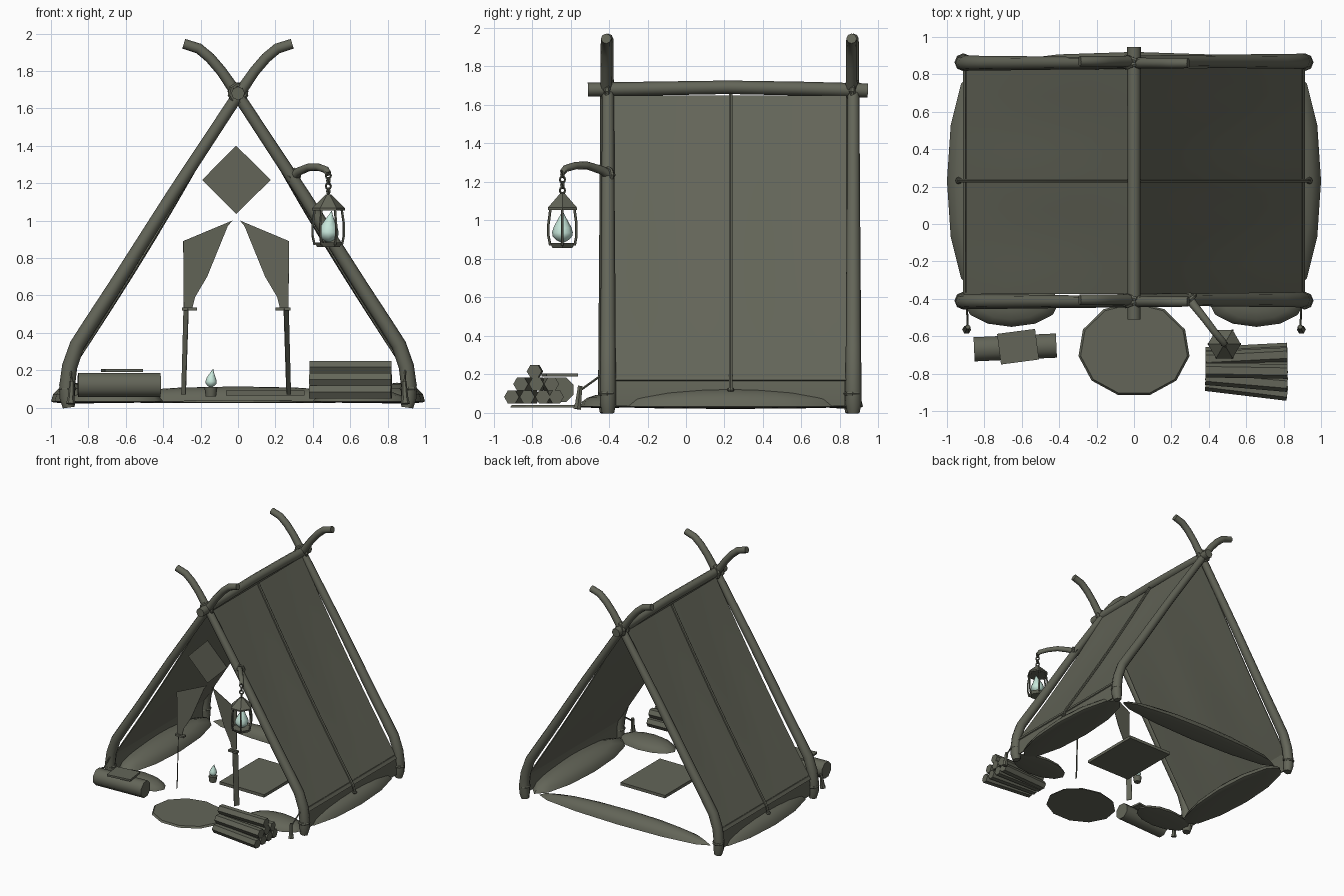
import bpy, bmesh, math
from mathutils import Vector, Matrix

if "Cube" in bpy.data.objects:
    bpy.data.objects.remove(bpy.data.objects["Cube"])


def material(name, rgb):
    m = bpy.data.materials.new(name)
    m.diffuse_color = (*rgb, 1)
    m.use_nodes = True
    m.node_tree.nodes["Principled BSDF"].inputs["Base Color"].default_value = m.diffuse_color
    return m


OLIVE = material("dull_olive", (0.125, 0.13, 0.098))
MINT = material("pale_mint", (0.6, 0.84, 0.74))


def finish(name, bm, mat=OLIVE, smooth=False):
    bmesh.ops.recalc_face_normals(bm, faces=bm.faces)
    me = bpy.data.meshes.new(name)
    bm.to_mesh(me)
    bm.free()
    me.materials.append(mat)
    for p in me.polygons:
        p.use_smooth = smooth
    if smooth:
        me.set_sharp_from_angle(angle=math.radians(52))
    ob = bpy.data.objects.new(name, me)
    bpy.context.collection.objects.link(ob)
    return ob


def tube(name, pts, radii, sides=8, ref=(0, 1, 0), mat=OLIVE):
    """Sweep a polygon along points; radii is one number or one per point."""
    pts = [Vector(p) for p in pts]
    if not isinstance(radii, (list, tuple)):
        radii = [radii] * len(pts)
    bm = bmesh.new()
    rings = []
    for i, p in enumerate(pts):
        t = (pts[min(i + 1, len(pts) - 1)] - pts[max(i - 1, 0)]).normalized()
        u = t.cross(Vector(ref)).normalized()
        v = t.cross(u)
        angs = [2 * math.pi * k / sides for k in range(sides)]
        rings.append([bm.verts.new(p + (u * math.cos(a) + v * math.sin(a)) * radii[i]) for a in angs])
    for a, b in zip(rings, rings[1:]):
        for k in range(sides):
            j = (k + 1) % sides
            bm.faces.new((a[k], a[j], b[j], b[k]))
    bm.faces.new(rings[0])
    bm.faces.new(rings[-1])
    return finish(name, bm, mat, smooth=sides > 6)


def box(name, loc, size, rz=0):
    bm = bmesh.new()
    bmesh.ops.create_cube(bm, size=1)
    bm.transform(Matrix.Translation(loc) @ Matrix.Rotation(rz, 4, 'Z') @ Matrix.Diagonal((*size, 1)))
    return finish(name, bm)


def mound(name, loc, size):
    """Low dome with a nearly flat underside."""
    bm = bmesh.new()
    bmesh.ops.create_uvsphere(bm, u_segments=12, v_segments=8, radius=1)
    for v in bm.verts:
        v.co.z *= 0.12 if v.co.z < 0 else 1
    bm.transform(Matrix.Translation(loc) @ Matrix.Diagonal((*size, 1)))
    return finish(name, bm, smooth=True)


def ring(name, loc, R, r, rot=(0, 0, 0), seg=8):
    bpy.ops.mesh.primitive_torus_add(location=loc, rotation=rot, major_radius=R, minor_radius=r,
                                     major_segments=seg, minor_segments=6)
    ob = bpy.context.object
    ob.name = name
    ob.data.materials.append(OLIVE)


def flat(name, pts):
    """Thin cloth sheet from one outline."""
    bm = bmesh.new()
    bm.faces.new([bm.verts.new(p) for p in pts])
    ob = finish(name, bm)
    m = ob.modifiers.new("thick", 'SOLIDIFY')
    m.thickness, m.offset = .004, 0


def flame(name, x, y, z, h, r, lean):
    prof = [(0, .15), (.08, .6), (.2, .95), (.32, 1), (.48, .85), (.7, .48), (.88, .18), (1, .02)]
    tube(name, [(x + lean * t * t, y, z + h * t) for t, _ in prof], [r * k for _, k in prof], 8, mat=MINT)


# Crossed poles, front and back
POLE = [(.905, 0), (.912, .05), (.913, .12), (.90, .22), (.86, .335), (.79, .445), (.66, .645), (.345, 1.145),
        (0, 1.67), (-.09, 1.80), (-.15, 1.87), (-.21, 1.92), (-.29, 1.945)]
RAD = [.032, .042, .042, .041, .04, .039, .038, .034, .031, .028, .028, .028, .027]
FY, BY = -.41, .865
for y, end in ((FY, "front"), (BY, "back")):
    for s, side in ((-1, "left"), (1, "right")):
        tube(f"{end}_{side}_pole", [(s * x, y + s * .005, z) for x, z in POLE], RAD)
        ring(f"{end}_{side}_foot_wrap", (s * .912, y, .1), .037, .011)
        ring(f"{end}_{side}_lashing", (0, y - .012 * s, 1.68), .046, .014, (math.pi / 2, 0.6 * s, 0.35 * s))

# Ridge beam
tube("ridge_beam", [(0, -.51, 1.68), (0, -.2, 1.685), (0, .22, 1.692), (0, .6, 1.685), (0, .945, 1.675)],
     [.036, .036, .035, .036, .037], 8, (0, 0, 1))

# Canvas sides with a slight sag, plus hem and rib
TOP, EDGE = (.02, 1.65), (.915, .17)
N, ROWS = 16, 8


def canvas_point(t, f, sag):
    d = sag * math.sin(math.pi * t) * (1 + .5 * math.sin(2 * math.pi * f) ** 2)
    return TOP[0] + (EDGE[0] - TOP[0]) * t - d * .85, TOP[1] + (EDGE[1] - TOP[1]) * t - d * .5


def sheet(name, s, rows):
    """Thin smooth sheet from a grid of points, mirrored by s."""
    bm = bmesh.new()
    vs = [[bm.verts.new((s * x, y, z)) for x, y, z in row] for row in rows]
    for p, q in zip(vs, vs[1:]):
        for k in range(len(p) - 1):
            bm.faces.new((p[k], p[k + 1], q[k + 1], q[k]))
    bmesh.ops.recalc_face_normals(bm, faces=bm.faces)
    bmesh.ops.solidify(bm, geom=bm.faces[:], thickness=.008)
    finish(name, bm, smooth=True)


for s, side in ((-1, "left"), (1, "right")):
    rows = []
    for i in range(ROWS + 1):
        pts = [(k / N, canvas_point(i / ROWS, k / N, .014)) for k in range(N + 1)]
        rows.append([(x, -.375 + 1.21 * f, z) for f, (x, z) in pts])
    sheet(f"{side}_canvas", s, rows)
    sheet(f"{side}_hem", s, [[(x, y, z) for y in (-.365, .827)] for x, z in ((.900, .2), (.915, .13), (.915, .035))])
    rib = [canvas_point(i / ROWS, .5, .014) for i in range(ROWS + 1)]
    tube(f"{side}_seam_rib", [(s * (x + .008), .232, z + .006) for x, z in rib] + [(s * .94, .232, .115)], .011, 6)
    ring(f"{side}_rib_knob", (s * .938, .232, .12), .009, .01)

# Padded mounds around the base
for s, side in ((-1, "left"), (1, "right")):
    mound(f"{side}_side_mound", (s * .85, .23, .033), (.15, .6, .10))
    mound(f"front_{side}_mound", (s * .655, -.42, .033), (.255, .13, .065))
mound("back_mound", (0, .82, .033), (.81, .10, .08))

# Round doormat
bm = bmesh.new()
bmesh.ops.create_cone(bm, cap_ends=True, segments=11, radius1=1, radius2=.96, depth=1)
bm.transform(Matrix.Translation((0, -.67, .034)) @ Matrix.Diagonal((.3, .255, .014, 1)))
finish("doormat", bm)

# Diamond flag and tied door curtains
flat("diamond_flag", [(-.192, -.395, 1.217), (-.01, -.395, 1.035), (.175, -.395, 1.217), (-.01, -.395, 1.4)])
for s, side in ((-1, "left"), (1, "right")):
    o = -.01
    flat(f"{side}_curtain", [(o + s * x, y, z) for x, y, z in (
        (.283, -.405, .89), (.02, -.37, 1.0), (.045, -.375, .97), (.155, -.39, .70),
        (.22, -.40, .59), (.235, -.402, .53), (.28, -.405, .53))])
    flat(f"{side}_curtain_tail", [(o + s * x, y, z) for x, y, z in (
        (.255, -.425, .53), (.28, -.385, .53), (.292, -.385, .07), (.27, -.425, .07))])
    box(f"{side}_curtain_tie", (o + s * .25, -.405, .527), (.08, .035, .016))

# Sleeping mat and small candle
box("sleeping_mat", (.145, .11, .078), (.42, .53, .025))
tube("candle_holder", [(-.145, -.13, .06), (-.145, -.13, .11)], [.028, .035], 8)
flame("candle_flame", -.145, -.13, .108, .1, .03, .012)

# Lantern hook and chain
LX, LY = .483, -.642
tube("lantern_hook", [(.285, -.385, 1.225), (.325, -.44, 1.262), (.38, -.51, 1.285), (.43, -.575, 1.285),
                      (.472, -.625, 1.27), (LX, LY, 1.25)], [.028, .023, .021, .02, .019, .017], 7)
ring("hook_wrap", (.30, -.405, 1.237), .034, .012, (math.pi / 2, 0, .7))
for i in range(4):
    ring(f"chain_link_{i}", (LX, LY, 1.24 - .028 * i), .015, .006, (math.pi / 2, 0, i * math.pi / 2 + .4))

# Lantern: roof, base, bars, flame
tube("lantern_roof", [(LX, LY, 1.055), (LX, LY, 1.066), (LX, LY, 1.14)], [.088, .088, .014], 6, (0, 1, 0))
tube("lantern_base", [(LX, LY, .858), (LX, LY, .882)], [.06, .075], 6, (0, 1, 0))
for k in range(6):
    a = k * math.pi / 3
    c, d = math.cos(a), math.sin(a)
    tube(f"lantern_bar_{k}", [(LX + r * c, LY + r * d, z) for r, z in
                              ((.073, .87), (.084, .92), (.084, .98), (.072, 1.06))], .007, 5)
flame("lantern_flame", LX, LY, .885, .167, .054, .018)

# Firewood stack: rows of six-sided logs fanned slightly
rows = [(.083, [(-.88, -7), (-.81, -4), (-.74, -1), (-.685, 3)]),
        (.15, [(-.84, -5), (-.77, -2), (-.71, 3)]), (.216, [(-.785, -1)])]
for z, logs in rows:
    for y, deg in logs:
        dy = .215 * math.tan(math.radians(deg))
        tube(f"log_{int(z * 1000)}_{int(-y * 1000)}", [(.383, y - dy, z), (.82, y + dy, z)], .039, 6, (0, 0, 1))

# Bedroll with a flat book on top
tube("bedroll", [(-.855, -.67, .12), (-.415, -.65, .12)], .07, 8, (0, .38, .92))
box("flat_book", (-.62, -.656, .197), (.205, .165, .016), .13)

# Tent pegs and guy lines
for s, side in ((-1, "left"), (1, "right")):
    tube(f"{side}_peg", [(s * .895, -.565, .02), (s * .893, -.56, .05), (s * .888, -.55, .14)], [.024, .018, .013], 6)
    tube(f"{side}_guy_line", [(s * .889, -.553, .115), (s * .895, -.42, .21)], .006, 5, (0, 0, 1))
